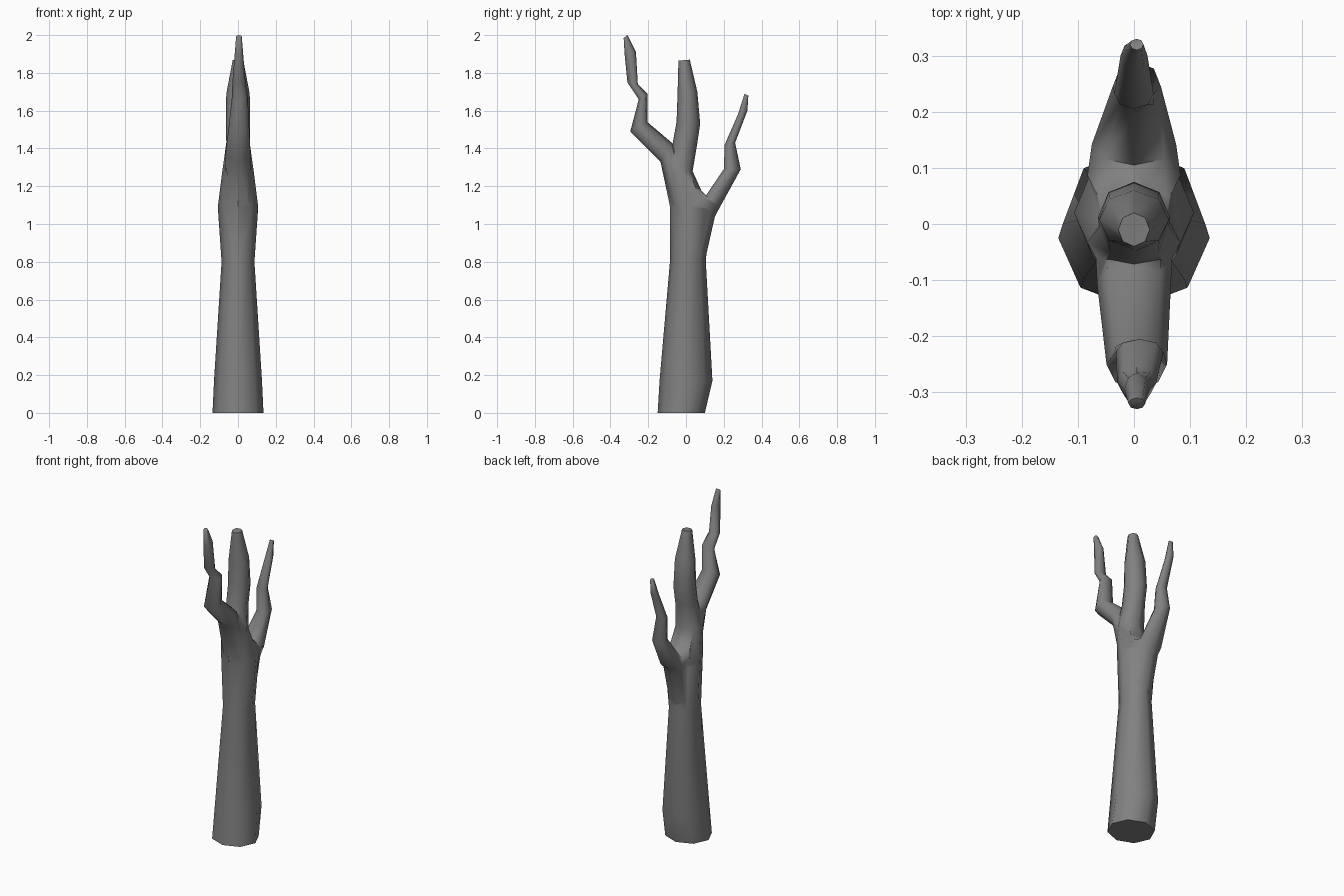
import bpy
import bmesh
from math import cos, sin, pi, radians
from mathutils import Vector

SIDES = 8

old = bpy.data.objects.get("Cube")
if old:
    bpy.data.objects.remove(old, do_unlink=True)

bark = bpy.data.materials.new("grey bark")
bark.use_nodes = True
GREY = (0.22, 0.22, 0.22, 1)
bark.diffuse_color = GREY
bark.node_tree.nodes["Principled BSDF"].inputs["Base Color"].default_value = GREY


def limb(name, rings):
    """Loft rings; each is front edge (y, z), back edge (y, z), centre x, half width."""
    bm = bmesh.new()
    loops = []
    for fy, fz, by, bz, cx, rx in rings:
        front, back = Vector((cx, fy, fz)), Vector((cx, by, bz))
        mid, half = (front + back) / 2, (back - front) / 2
        loops.append([bm.verts.new(mid + half * sin(a) + Vector((rx * cos(a), 0, 0)))
                      for a in (2 * pi * i / SIDES for i in range(SIDES))])
    for low, high in zip(loops, loops[1:]):
        for i in range(SIDES):
            j = (i + 1) % SIDES
            bm.faces.new((low[i], low[j], high[j], high[i]))
    bm.faces.new(loops[0][::-1])
    bm.faces.new(loops[-1])
    bmesh.ops.recalc_face_normals(bm, faces=bm.faces)
    mesh = bpy.data.meshes.new(name)
    bm.to_mesh(mesh)
    bm.free()
    mesh.materials.append(bark)
    obj = bpy.data.objects.new(name, mesh)
    bpy.context.collection.objects.link(obj)
    return obj


# Trunk with its tapering central stem
trunk = limb("trunk", [
    (-.15, 0, .10, 0, 0, .135),
    (-.14, .17, .14, .17, 0, .127),
    (-.085, .80, .105, .80, 0, .087),
    (-.085, 1.10, .125, 1.08, 0, .107),
    (-.10, 1.28, .035, 1.28, 0, .083),
    (-.07, 1.43, .06, 1.43, 0, .062),
    (-.05, 1.54, .075, 1.53, 0, .064),
    (-.045, 1.68, .06, 1.70, 0, .062),
    (-.04, 1.865, .02, 1.87, 0, .028),
])

# Tall crooked branch leaning to the front
front_branch = limb("front_branch", [
    (-.082, 1.08, .05, 1.20, 0, .07),
    (-.135, 1.33, -.075, 1.43, 0, .066),
    (-.295, 1.49, -.205, 1.54, .005, .054),
    (-.25, 1.66, -.205, 1.69, .01, .042),
    (-.31, 1.75, -.255, 1.74, .005, .035),
    (-.325, 1.90, -.265, 1.91, .005, .022),
    (-.33, 1.985, -.31, 2.0, .005, .015),
])

# Shorter crooked branch leaning to the back
back_branch = limb("back_branch", [
    (-.03, .98, .108, .84, 0, .075),
    (.02, 1.24, .153, 1.04, 0, .083),
    (.105, 1.15, .18, 1.09, 0, .075),
    (.20, 1.29, .29, 1.29, .005, .043),
    (.205, 1.42, .26, 1.43, 0, .035),
    (.275, 1.58, .325, 1.60, 0, .024),
    (.31, 1.69, .33, 1.68, .005, .012),
])

# Fuse the branches into the trunk
bpy.context.view_layer.objects.active = trunk
for branch in (front_branch, back_branch):
    mod = trunk.modifiers.new("join " + branch.name, 'BOOLEAN')
    mod.operation = 'UNION'
    mod.solver = 'EXACT'
    mod.object = branch
    bpy.ops.object.modifier_apply(modifier=mod.name)
    bpy.data.objects.remove(branch, do_unlink=True)

bpy.ops.object.select_all(action='DESELECT')
trunk.select_set(True)
bpy.ops.object.shade_smooth_by_angle(angle=radians(75))
trunk.name = "bare_tree"
